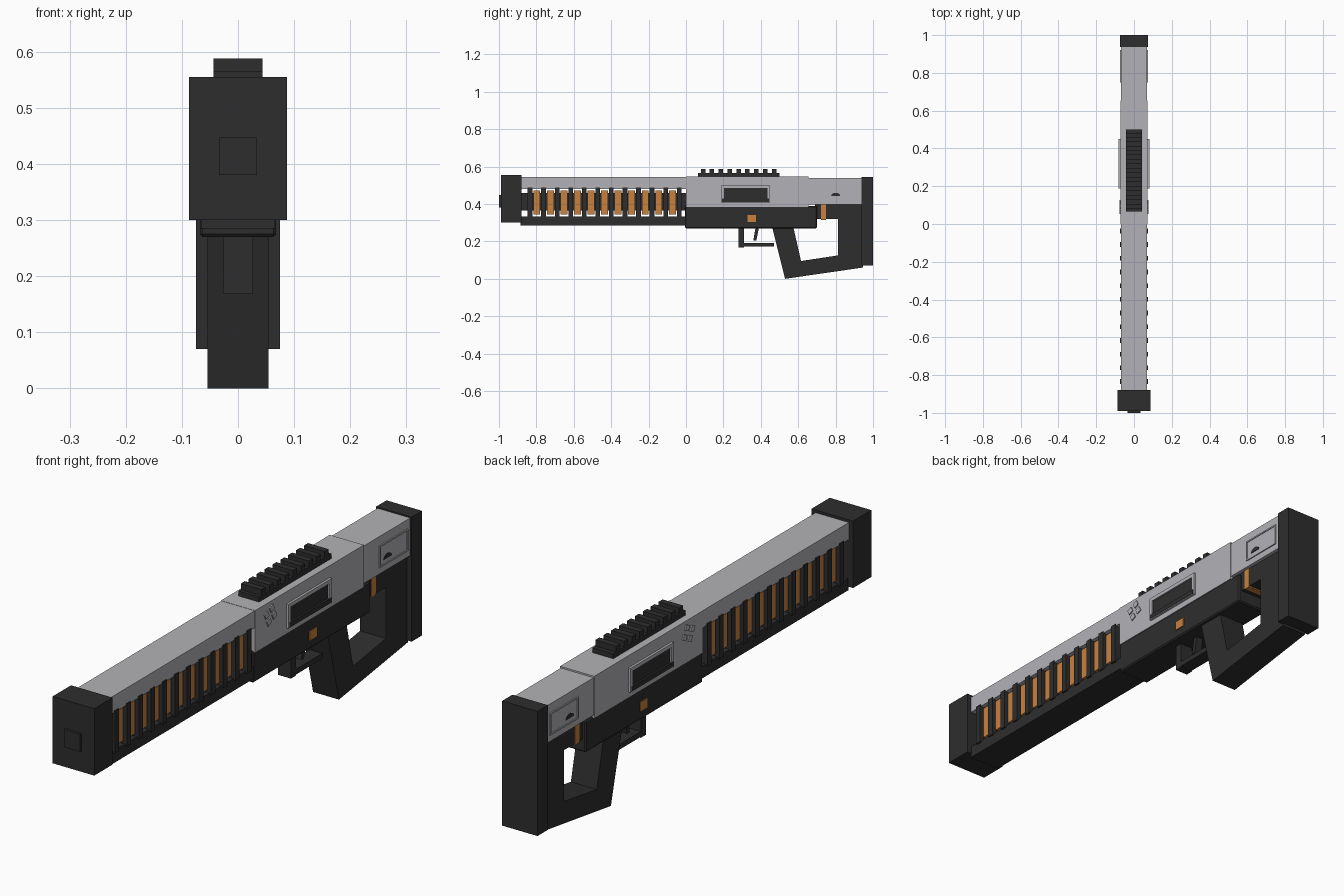
import bpy, bmesh, math
from mathutils import Matrix, Vector

cube = bpy.data.objects.get("Cube")
if cube:
    bpy.data.objects.remove(cube, do_unlink=True)


def material(name, rgb):
    m = bpy.data.materials.new(name)
    m.use_nodes = True
    m.diffuse_color = (*rgb, 1)
    m.node_tree.nodes["Principled BSDF"].inputs["Base Color"].default_value = (*rgb, 1)
    return m


GRAY = material("light gray", (0.45, 0.45, 0.475))
DARK = material("charcoal", (0.027, 0.027, 0.027))
ORANGE = material("copper orange", (0.58, 0.22, 0.05))


def finish(name, bm, *mats):
    bmesh.ops.recalc_face_normals(bm, faces=bm.faces)
    me = bpy.data.meshes.new(name)
    bm.to_mesh(me)
    bm.free()
    for m in mats:
        me.materials.append(m)
    ob = bpy.data.objects.new(name, me)
    bpy.context.collection.objects.link(ob)
    return ob


def add_box(bm, x, y, z):
    """Box from (min, max) pairs."""
    size = [b - a for a, b in (x, y, z)]
    mid = [(a + b) / 2 for a, b in (x, y, z)]
    mat = Matrix.Translation(mid) @ Matrix.Diagonal((*size, 1))
    return bmesh.ops.create_cube(bm, size=1, matrix=mat)["verts"]


def box(name, half, y, z, mat):
    bm = bmesh.new()
    add_box(bm, (-half, half), y, z)
    return finish(name, bm, mat)


def row(name, half, centres, width, z, mat):
    """Row of equal boxes along the length."""
    bm = bmesh.new()
    for c in centres:
        add_box(bm, (-half, half), (c - width / 2, c + width / 2), z)
    return finish(name, bm, mat)


def prism(name, half, points, mat):
    """Side profile in (y, z), extruded across the width."""
    bm = bmesh.new()
    f = bm.faces.new([bm.verts.new((-half, y, z)) for y, z in points])
    out = bmesh.ops.extrude_face_region(bm, geom=[f])["geom"]
    bmesh.ops.translate(bm, vec=(2 * half, 0, 0),
                        verts=[v for v in out if isinstance(v, bmesh.types.BMVert)])
    return finish(name, bm, mat)


def side_frame(name, half, y, z, rim, depth, inner):
    """Raised frame on both sides with a sunken panel."""
    bm = bmesh.new()
    add_box(bm, (-half, half), y, z)
    bm.normal_update()
    sides = [f for f in bm.faces if abs(f.normal.x) > 0.9]
    bmesh.ops.inset_individual(bm, faces=sides, thickness=rim)
    for f in sides:
        f.material_index = 1
    steps = bmesh.ops.extrude_discrete_faces(bm, faces=sides)["faces"]
    for f in steps:
        sign = 1 if f.normal.x > 0 else -1
        bmesh.ops.translate(bm, verts=f.verts, vec=(-sign * depth, 0, 0))
    for f in bm.faces:
        if abs(f.normal.x) < 0.9:
            f.material_index = 0
    return finish(name, bm, GRAY, inner)


# Muzzle block with its small front plate
box("muzzle_block", 0.0875, (-0.99, -0.88), (0.30, 0.555), DARK)
box("muzzle_plate", 0.034, (-1.0, -0.985), (0.38, 0.447), DARK)

# Barrel: top cover, inner core, cooling fins, coils and lower rail
box("barrel_cover", 0.07, (-0.885, 0.005), (0.48, 0.545), GRAY)
box("barrel_core", 0.045, (-0.885, 0.005), (0.365, 0.46), DARK)
fins = [-0.834 + 0.0725 * i for i in range(12)]
row("cooling_fins", 0.0735, fins, 0.025, (0.325, 0.487), DARK)
row("coils", 0.061, [y + 0.036 for y in fins[:-1]], 0.037, (0.345, 0.472), ORANGE)
box("lower_rail", 0.066, (-0.885, 0.005), (0.285, 0.332), DARK)

# Receiver
box("upper_receiver", 0.072, (0.0, 0.655), (0.385, 0.546), GRAY)
box("rear_housing", 0.069, (0.65, 0.945), (0.397, 0.54), GRAY)
lower = box("lower_receiver", 0.068, (-0.005, 0.70), (0.27, 0.39), DARK)
bev = lower.modifiers.new("soft_edges", 'BEVEL')
bev.width, bev.segments = 0.005, 1
box("side_button", 0.0715, (0.33, 0.375), (0.304, 0.34), ORANGE)

# Side ports: dark opening inside a raised frame, with a lip below
side_frame("ejection_port", 0.081, (0.188, 0.45), (0.408, 0.50), 0.021, 0.006, DARK)
box("port_lip", 0.0825, (0.193, 0.445), (0.411, 0.428), DARK)
side_frame("rear_panel", 0.0735, (0.75, 0.92), (0.422, 0.506), 0.008, 0.003, GRAY)

# Half-round notch marks on the rear panel
arc = [(0.80 + 0.024 * math.cos(a), 0.443 + 0.017 * math.sin(a))
       for a in [math.pi * i / 8 for i in range(9)]]
prism("rear_notch", 0.0725, arc, DARK)

# Four small studs on each side, set as a turned square
bm = bmesh.new()
for sx in (-1, 1):
    for a in range(4):
        ang = math.radians(a * 90 + 70)
        verts = add_box(bm, (-0.004, 0.004), (-0.011, 0.011), (-0.011, 0.011))
        bmesh.ops.rotate(bm, verts=verts, matrix=Matrix.Rotation(math.radians(25), 3, 'X'))
        bmesh.ops.translate(bm, verts=verts, vec=Vector(
            (sx * 0.072, 0.09 + 0.025 * math.cos(ang), 0.495 + 0.025 * math.sin(ang))))
finish("side_studs", bm, GRAY)

# Accessory rail
prism("top_rail_base", 0.0435, [(0.065, 0.54), (0.50, 0.54), (0.50, 0.565), (0.065, 0.565)], DARK)
row("top_rail_teeth", 0.0435, [0.091 + 0.0475 * i for i in range(9)], 0.024, (0.56, 0.588), DARK)

# Trigger and guard
prism("trigger_guard", 0.027, [(0.28, 0.275), (0.28, 0.168), (0.31, 0.168), (0.31, 0.172),
                               (0.47, 0.172), (0.47, 0.192), (0.31, 0.192), (0.31, 0.275)], DARK)
prism("trigger", 0.015, [(0.372, 0.275), (0.36, 0.205), (0.376, 0.205), (0.39, 0.275)], DARK)

# Grip and open stock as one looped profile
prism("grip_and_stock", 0.0545, [
    (0.46, 0.28), (0.53, 0.0), (0.945, 0.06), (0.945, 0.40), (0.69, 0.40), (0.69, 0.32),
    (0.812, 0.32), (0.812, 0.125), (0.615, 0.095), (0.573, 0.28)], DARK)
box("stock_clip", 0.057, (0.722, 0.748), (0.315, 0.398), ORANGE)

# Butt plate
box("butt_plate", 0.0745, (0.938, 1.0), (0.07, 0.545), DARK)
